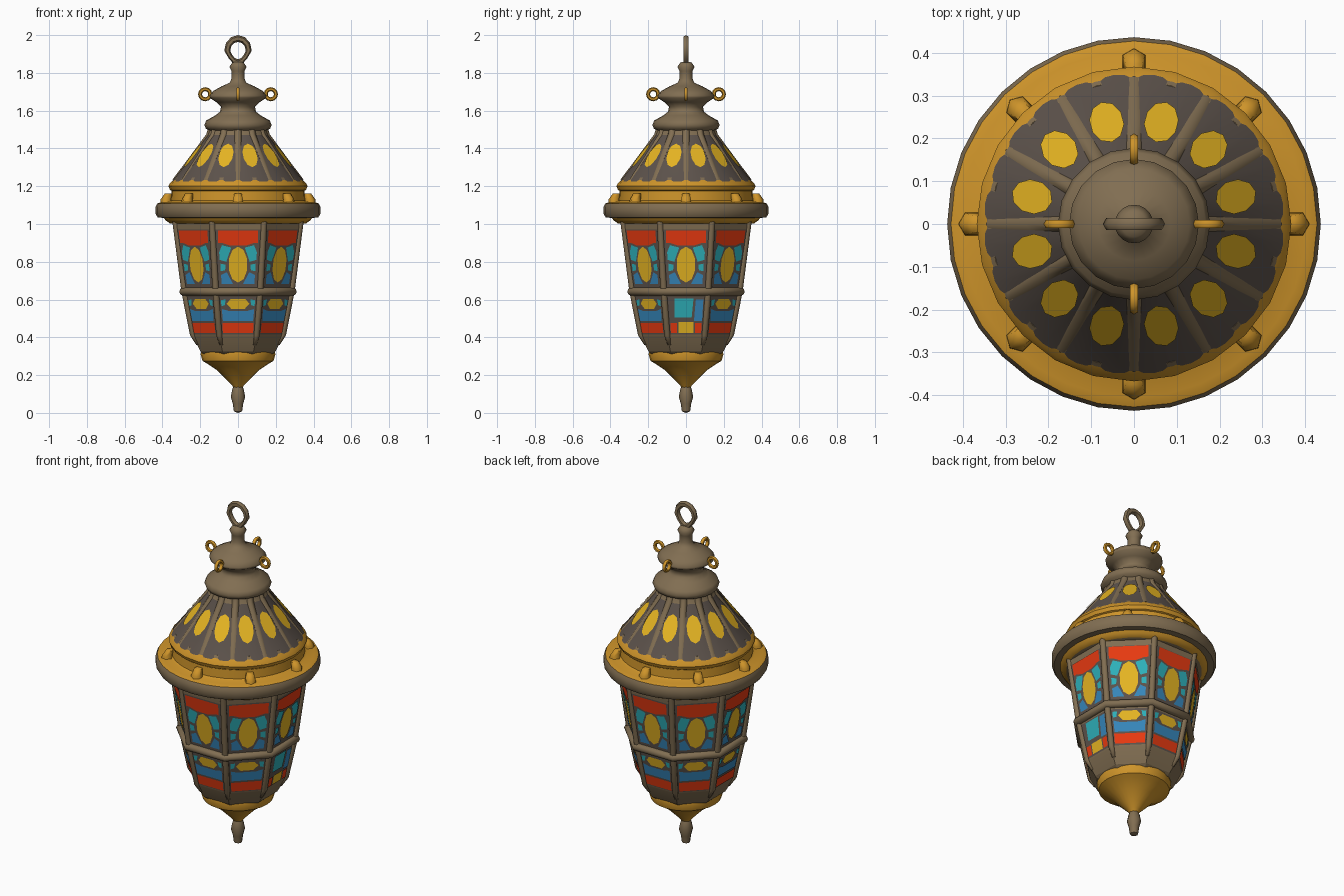
import bpy, bmesh, math
from mathutils import Vector

if "Cube" in bpy.data.objects:
    bpy.data.objects.remove(bpy.data.objects["Cube"])

def mat(name, srgb):
    m = bpy.data.materials.new(name)
    m.diffuse_color = [((c / 255 + 0.055) / 1.055) ** 2.4 for c in srgb] + [1]
    m.use_nodes = True
    m.node_tree.nodes["Principled BSDF"].inputs["Base Color"].default_value = m.diffuse_color
    return m

BROWN, GOLD, DARK, YELLOW, RED, CYAN, BLUE = range(7)
MATS = [mat("aged_bronze", (129, 110, 82)), mat("gold", (206, 148, 42)),
        mat("dark_lead", (92, 82, 75)), mat("yellow_glass", (229, 180, 34)),
        mat("red_glass", (246, 62, 18)), mat("teal_glass", (46, 176, 186)),
        mat("blue_glass", (54, 134, 186))]

def finish(name, bm, angle=35):
    me = bpy.data.meshes.new(name)
    bm.to_mesh(me)
    bm.free()
    for m in MATS:
        me.materials.append(m)
    me.polygons.foreach_set("use_smooth", [True] * len(me.polygons))
    me.set_sharp_from_angle(angle=math.radians(angle))
    ob = bpy.data.objects.new(name, me)
    bpy.context.collection.objects.link(ob)
    return ob

def lathe(name, profile, segs=24, phase=0.0, angle=35, closed=False):
    """Spin (radius, z, material of the strip above) points round z."""
    bm = bmesh.new()
    rings = []
    for r, z, _ in profile:
        rings.append([bm.verts.new((r * math.cos(phase + 2 * math.pi * i / segs),
                                    r * math.sin(phase + 2 * math.pi * i / segs), z))
                      for i in range(segs)])
    for k in range(len(profile) if closed else len(profile) - 1):
        a, b = rings[k], rings[(k + 1) % len(rings)]
        for i in range(segs):
            j = (i + 1) % segs
            bm.faces.new((a[i], a[j], b[j], b[i])).material_index = profile[k][2]
    bmesh.ops.remove_doubles(bm, verts=bm.verts, dist=1e-5)
    bmesh.ops.recalc_face_normals(bm, faces=bm.faces)
    return finish(name, bm, angle)

def bars(name, count, phase, path, mi):
    """Repeat a tapered bar following (r, z, thickness) points, around z."""
    bm = bmesh.new()
    for n in range(count):
        t = phase + 2 * math.pi * n / count
        d, s = Vector((math.cos(t), math.sin(t), 0)), Vector((-math.sin(t), math.cos(t), 0))
        rings = []
        for r, z, rad in path:
            rings.append([bm.verts.new(d * (r + rad * math.cos(math.pi * q / 3))
                                       + s * rad * math.sin(math.pi * q / 3) + Vector((0, 0, z)))
                          for q in range(6)])
        for a, b in zip(rings, rings[1:]):
            for q in range(6):
                bm.faces.new((a[q], a[(q + 1) % 6], b[(q + 1) % 6], b[q]))
        bm.faces.new(rings[0][::-1])
        bm.faces.new(rings[-1])
    for f in bm.faces:
        f.material_index = mi
    bmesh.ops.recalc_face_normals(bm, faces=bm.faces)
    return finish(name, bm, 65)

def plates(name, angles, radius, shapes):
    """Flat glass plates on sloped panels; shapes are (material, [(u, z)...])."""
    bm = bmesh.new()
    for t in angles:
        d, s = Vector((math.cos(t), math.sin(t), 0)), Vector((-math.sin(t), math.cos(t), 0))
        for mi, pts in shapes:
            vs = [bm.verts.new(d * (radius(z) + 0.005) + s * u + Vector((0, 0, z))) for u, z in pts]
            bm.faces.new(vs).material_index = mi
    return finish(name, bm)

def oval(z, hu, hz, n=10):
    return [(hu * math.cos(2 * math.pi * i / n + math.pi / 2),
             z + hz * math.sin(2 * math.pi * i / n + math.pi / 2)) for i in range(n)]

def both(mi, pts):
    return [(mi, pts), (mi, [(-u, z) for u, z in pts[::-1]])]

C8, P8 = math.cos(math.pi / 8), math.pi / 8
EIGHT = [k * math.pi / 4 for k in range(8)]

# bottom finial and flared gold cup
lathe("bottom_finial", [(0, 0, BROWN), (.022, .008, BROWN), (.028, .05, BROWN), (.038, .085, BROWN),
                        (.03, .125, BROWN), (.02, .15, BROWN)], 8, angle=60)
lathe("gold_cup", [(.02, .13, GOLD), (.035, .15, GOLD), (.065, .18, GOLD), (.11, .225, GOLD), (.165, .262, GOLD),
                   (.188, .275, GOLD), (.198, .31, GOLD), (.195, .325, GOLD), (0, .325, GOLD)], 24)

# eight-sided glazed body
body = [(.18, .31, BROWN), (.198, .325, BROWN), (.24, .405, BROWN), (.243, .415, DARK), (.281, .615, BROWN),
        (.288, .665, DARK), (.333, .97, BROWN), (.338, 1.02, BROWN)]
lathe("body_panels", [(r / C8, z, m) for r, z, m in body], 8, P8, 20)
bars("body_ribs", 8, P8, [(.212 / C8, .36, .01), (.238 / C8, .41, .017), (.283 / C8, .64, .018),
                          (.332 / C8, 1.02, .018)], BROWN)
lathe("body_waist_ring", [((.289 + .022 * math.cos(a)) / C8, .642 + .022 * math.sin(a), BROWN) for a in EIGHT],
      8, P8, 50, True)

# stained glass, upper row
upper = [(RED, [(-.085, .9), (-.04, .885), (.04, .885), (.085, .9), (.105, .9), (.107, .965), (-.107, .965), (-.105, .9)]),
         (YELLOW, oval(.785, .051, .095))]
upper += both(CYAN, [(.062, .80), (.097, .81), (.1, .85), (.085, .888), (.036, .875)])
upper += both(BLUE, [(.026, .682), (.086, .682), (.09, .73), (.06, .745)])
upper += both(CYAN, [(.068, .755), (.093, .75), (.094, .79), (.066, .785)])
plates("upper_glass", EIGHT, lambda z: .288 + (z - .665) * .045 / .305, upper)

# stained glass, lower row; the right-hand panel has its own pattern
lower_r = lambda z: .243 + (z - .415) * .038 / .2
lower = [(YELLOW, [(-.06, .578), (-.035, .55), (.035, .55), (.06, .578), (.04, .602), (-.04, .602)]),
         (BLUE, [(-.08, .487), (.08, .487), (.086, .55), (.05, .54), (-.05, .54), (-.086, .55)]),
         (RED, [(-.08, .422), (.08, .422), (.083, .477), (-.083, .477)])]
lower += both(CYAN, [(.07, .57), (.088, .565), (.09, .598), (.065, .6)])
plates("lower_glass", EIGHT[1:], lower_r, lower)
right = [(CYAN, [(-.06, .505), (.03, .505), (.04, .605), (-.06, .605)]),
         (BLUE, [(.042, .487), (.085, .487), (.092, .6), (.052, .6)]),
         (YELLOW, [(-.04, .422), (.04, .422), (.04, .48), (-.04, .48)])]
right += both(RED, [(.048, .422), (.08, .422), (.083, .477), (.048, .477)])
plates("right_lower_glass", [0], lower_r, right)

# cornice ring with gold shelf and studs
lathe("cornice", [(.30, 1.0, BROWN), (.36, 1.003, GOLD), (.382, 1.018, GOLD), (.392, 1.032, BROWN),
                  (.425, 1.035, BROWN), (.437, 1.055, BROWN), (.437, 1.09, BROWN), (.428, 1.108, GOLD),
                  (.405, 1.117, GOLD), (.365, 1.118, GOLD), (.355, 1.125, GOLD), (.352, 1.175, GOLD),
                  (.30, 1.18, GOLD)], 32)
bars("cornice_studs", 8, 0, [(.38, 1.09, .032), (.38, 1.13, .03), (.365, 1.162, .022)], GOLD)

# roof with twelve panels, ribs and yellow ovals
lathe("roof_rim", [(.33, 1.165, GOLD), (.36, 1.18, GOLD), (.368, 1.2, GOLD), (.36, 1.217, GOLD),
                   (.345, 1.232, BROWN), (.335, 1.245, BROWN), (.30, 1.25, BROWN)], 24)
lathe("roof_panels", [(.352, 1.225, DARK), (.160, 1.47, BROWN), (.145, 1.515, BROWN)], 24, math.pi / 24, 40)
bars("roof_ribs", 12, 0, [(.333, 1.235, .014), (.237, 1.36, .016), (.146, 1.475, .022), (.135, 1.51, .022)], BROWN)
plates("roof_ovals", [math.pi / 12 + k * math.pi / 6 for k in range(12)],
       lambda z: (.352 - (z - 1.225) * .192 / .245) * math.cos(math.pi / 24), [(YELLOW, oval(1.363, .04, .062))])

# crown: collar, waist, dome and neck
lathe("crown", [(.14, 1.49, BROWN), (.17, 1.505, BROWN), (.178, 1.525, BROWN), (.168, 1.548, BROWN),
                (.12, 1.575, BROWN), (.095, 1.595, BROWN), (.09, 1.62, BROWN), (.115, 1.645, BROWN),
                (.15, 1.668, BROWN), (.152, 1.68, BROWN), (.13, 1.705, BROWN), (.085, 1.73, BROWN),
                (.045, 1.747, BROWN), (.034, 1.77, BROWN), (.035, 1.81, BROWN), (.045, 1.832, BROWN),
                (.03, 1.855, BROWN), (0, 1.862, BROWN)], 20, angle=60)

def loop(name, loc, spin, major, minor, scale, mi):
    bpy.ops.mesh.primitive_torus_add(location=loc, rotation=(math.pi / 2, 0, spin), major_radius=major,
                                     minor_radius=minor, major_segments=12, minor_segments=6)
    ob = bpy.context.object
    ob.name = name
    ob.scale = scale
    ob.data.materials.append(MATS[mi])
    bpy.ops.object.shade_smooth_by_angle(angle=math.radians(60))
    return ob

# hanging loop on top, pinched towards the neck, and four small side loops
ring = loop("hanging_loop", (0, 0, 1.918), 0, .057, .016, (1, 1.123, 1), BROWN)
for v in ring.data.vertices:
    if v.co.y < 0:
        v.co.x *= 1 + 6 * v.co.y
for k in range(4):
    t = k * math.pi / 2
    loop(f"side_loop_{k + 1}", (.174 * math.cos(t), .174 * math.sin(t), 1.687), t, .027, .0105, (1, 1, 1), GOLD)
